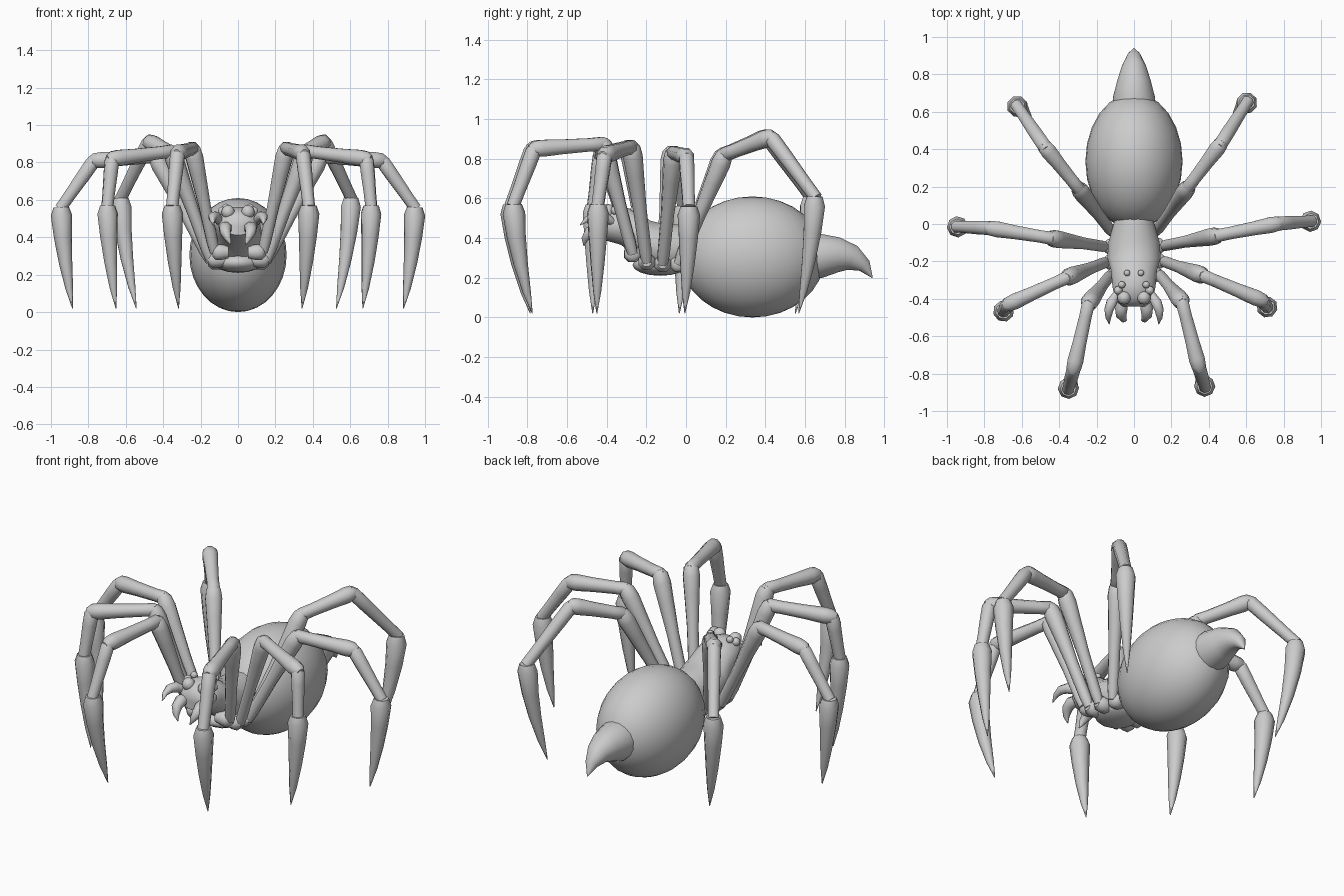
import bpy, bmesh
from math import cos, sin, pi, radians
from mathutils import Vector, Matrix

if "Cube" in bpy.data.objects:
    bpy.data.objects.remove(bpy.data.objects["Cube"])

grey = bpy.data.materials.new("plain_grey")
grey.use_nodes = True
grey.diffuse_color = (0.6, 0.6, 0.6, 1)
grey.node_tree.nodes["Principled BSDF"].inputs["Base Color"].default_value = (0.6, 0.6, 0.6, 1)


def finish(name, bm, angle=50):
    bmesh.ops.recalc_face_normals(bm, faces=bm.faces)
    mesh = bpy.data.meshes.new(name)
    bm.to_mesh(mesh)
    bm.free()
    mesh.materials.append(grey)
    ob = bpy.data.objects.new(name, mesh)
    bpy.context.collection.objects.link(ob)
    bpy.ops.object.select_all(action='DESELECT')
    ob.select_set(True)
    bpy.context.view_layer.objects.active = ob
    bpy.ops.object.shade_smooth_by_angle(angle=radians(angle))
    return ob


def tube(name, points, radii, sides=8, axis=None):
    """Skin rings along a path; a radius may be a (width, height) pair."""
    pts = [Vector(p) for p in points]
    bm = bmesh.new()
    rings, quat, last = [], None, None
    for i, p in enumerate(pts):
        t = Vector(axis) if axis else pts[min(i + 1, len(pts) - 1)] - pts[max(i - 1, 0)]
        t.normalize()
        quat = last.rotation_difference(t) @ quat if quat else t.to_track_quat('Z', 'Y')
        last = t
        r = radii[i]
        a, b = r if isinstance(r, tuple) else (r, r)
        rings.append([bm.verts.new(p + quat @ Vector((a * cos(k), b * sin(k), 0)))
                      for k in [2 * pi * (s + 0.5) / sides for s in range(sides)]])
    for lo, hi in zip(rings, rings[1:]):
        for s in range(sides):
            n = (s + 1) % sides
            bm.faces.new((lo[s], lo[n], hi[n], hi[s]))
    bm.faces.new(rings[0])
    bm.faces.new(rings[-1])
    return finish(name, bm)


def ball(name, centre, size, u=10, v=7):
    bm = bmesh.new()
    bmesh.ops.create_uvsphere(bm, u_segments=u, v_segments=v, radius=1)
    bmesh.ops.transform(bm, verts=bm.verts,
                        matrix=Matrix.Translation(centre) @ Matrix.Diagonal((*size, 1)))
    return finish(name, bm, 60)


def along(a, b, steps):
    return [Vector(a).lerp(Vector(b), s) for s in steps]


# Abdomen and the curved tail spike
ball("abdomen", (0, 0.335, 0.305), (0.26, 0.365, 0.305), 24, 16)
tube("tail_spike",
     [(0, 0.62, 0.31), (0, 0.68, 0.31), (0, 0.77, 0.315), (0, 0.84, 0.3), (0, 0.9, 0.26), (0, 0.94, 0.2)],
     [0.112, 0.114, 0.09, 0.066, 0.036, 0.002], 16)

# Thorax rising into the head
body = [(0.04, 0.35, 0.10, 0.11), (-0.03, 0.35, 0.12, 0.12), (-0.1, 0.345, 0.14, 0.125),
        (-0.18, 0.37, 0.145, 0.12), (-0.25, 0.425, 0.125, 0.115), (-0.33, 0.465, 0.118, 0.1),
        (-0.4, 0.465, 0.105, 0.08), (-0.44, 0.46, 0.07, 0.05)]
tube("thorax_and_head", [(0, y, z) for y, z, w, h in body],
     [(w, h) for y, z, w, h in body], 16, (0, -1, 0))
ball("underside_plate", (0, -0.13, 0.265), (0.13, 0.14, 0.055), 12, 8)

# Leg joints: hip, knee, bend, ankle, tip
legs = {
    "front": [(.13, -.27, .32), (.25, -.42, .875), (.335, -.77, .85), (.365, -.875, .57), (.33, -.78, .02)],
    "second": [(.15, -.2, .28), (.36, -.28, .86), (.68, -.42, .82), (.705, -.455, .57), (.66, -.46, .02)],
    "third": [(.15, -.12, .27), (.44, -.07, .83), (.77, -.01, .81), (.945, .0, .56), (.885, -.02, .02)],
    "back": [(.12, -.04, .27), (.29, .19, .82), (.47, .42, .91), (.615, .64, .61), (.535, .56, .02)],
}
yaw = Matrix.Rotation(radians(0.9), 3, 'Z')

for side, sx in (("left", 1), ("right", -1)):
    for place, joints in legs.items():
        hip, knee, bend, ankle, tip = [yaw @ Vector((x * sx, y, z)) for x, y, z in joints]
        tag = f"{place}_{side}"
        tube(f"hip_{tag}", along((hip.x * 0.4, hip.y, hip.z), hip, (0, .5, .9, 1.15)),
             [.035, .045, .045, .025])
        tube(f"upper_leg_{tag}", along(hip, knee, (0, .1, .45, .75, .92, 1, 1.04)),
             [.026, .032, .034, .044, .05, .043, .025])
        tube(f"middle_leg_{tag}", along(knee, bend, (-.08, 0, .2, .6, .88, 1, 1.08)),
             [.022, .038, .036, .04, .046, .042, .022])
        tube(f"lower_leg_{tag}", along(bend, ankle, (-.08, .04, .3, .75, 1.03)),
             [.024, .04, .039, .034, .033])
        # Claw drops straight before hooking in towards the tip
        claw = [ankle.lerp(tip, s ** 1.6) for s in (0, .08, .3, .55, .8, 1)]
        for p, s in zip(claw, (0, .08, .3, .55, .8, 1)):
            p.z = ankle.z + (tip.z - ankle.z) * s
        tube(f"claw_{tag}", claw, [.042, .057, .048, .036, .021, .002])

    # Eyes, from the large front pair back to the small crown pair
    for name, x, y, z, r in (("large_eye", .053, -.395, .535, .037), ("side_eye", .085, -.355, .54, .024),
                             ("upper_eye", .065, -.325, .56, .02), ("crown_eye", .037, -.262, .545, .018)):
        ball(f"{name}_{side}", (x * sx, y, z), (r, r, r))

    # Fangs and feelers
    tube(f"fang_{side}", [(sx * x, y, z) for x, y, z in
                          ((.06, -.4, .45), (.068, -.45, .45), (.068, -.485, .43), (.055, -.51, .395), (.04, -.515, .36))],
         [.03, .036, .03, .018, .002])
    tube(f"feeler_{side}", [(sx * x, y, z) for x, y, z in
                            ((.09, -.37, .48), (.12, -.42, .51), (.135, -.46, .51), (.137, -.5, .495), (.132, -.535, .465))],
         [.02, .03, .026, .016, .002])
